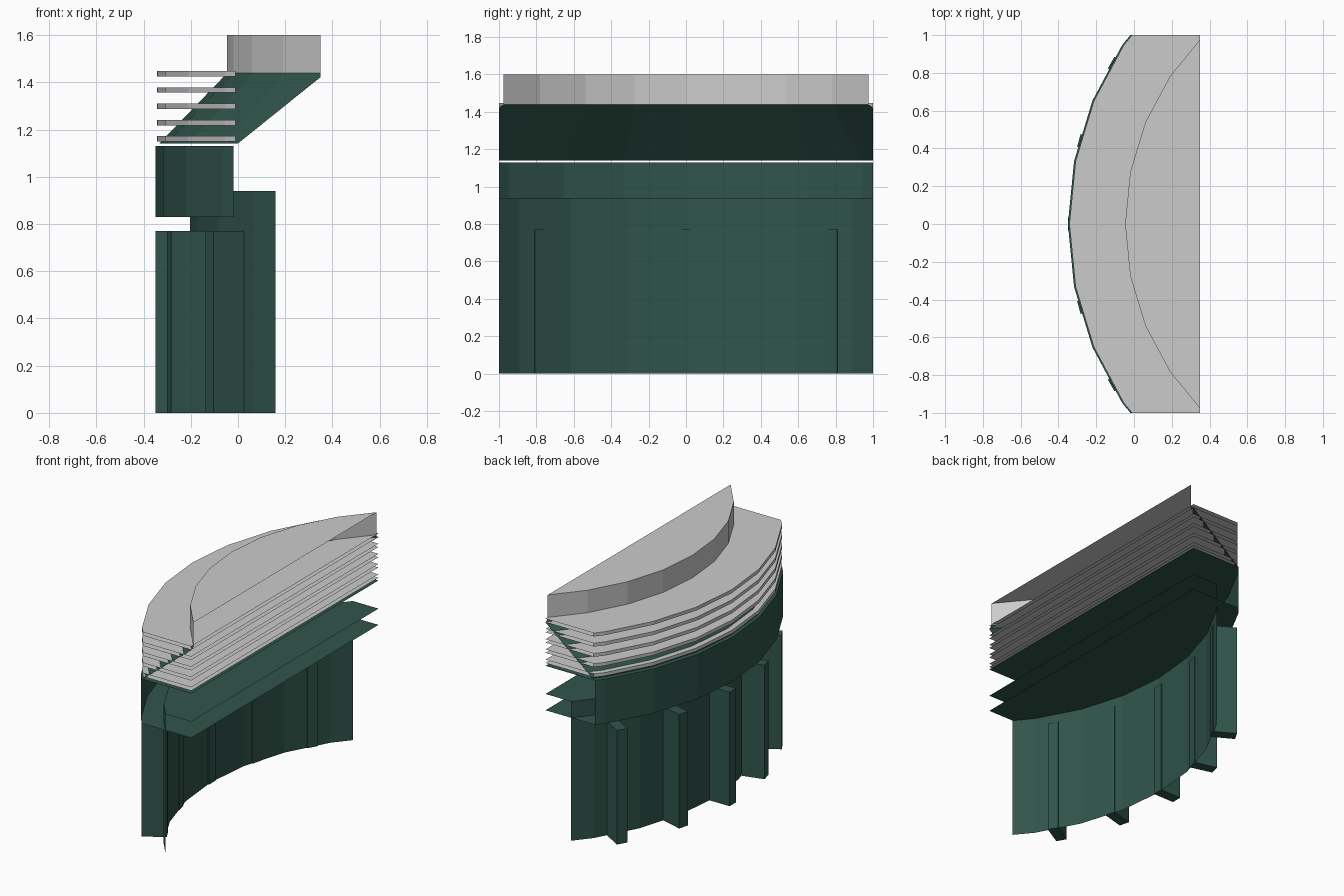
import bpy, bmesh, math
from mathutils import Matrix

if "Cube" in bpy.data.objects:
    bpy.data.objects.remove(bpy.data.objects["Cube"])

CX = 1.36                      # x of the shared arc centre
STEP = math.radians(11.25)     # 32-sided curve

green = bpy.data.materials.new("dark_green")
green.diffuse_color = (0.03, 0.09, 0.07, 1)
green.use_nodes = True
green.node_tree.nodes["Principled BSDF"].inputs["Base Color"].default_value = green.diffuse_color


def finish(bm, name, mat):
    mesh = bpy.data.meshes.new(name)
    bm.to_mesh(mesh)
    bm.free()
    ob = bpy.data.objects.new(name, mesh)
    bpy.context.collection.objects.link(ob)
    if mat:
        mesh.materials.append(mat)
    return ob


def bow(name, r0, r1, z0, z1, mat=None, cx=CX, bottom=True, top=True):
    """Bowed shell, optionally capped, trimmed open at the sides and back."""
    bm = bmesh.new()

    def ring(r, z):
        return [bm.verts.new((cx - r * math.cos(i * STEP), r * math.sin(i * STEP), z))
                for i in range(-6, 7)]

    lo, hi = ring(r0, z0), ring(r1, z1)
    for i in range(12):
        bm.faces.new((lo[i + 1], lo[i], hi[i], hi[i + 1]))
    if bottom:
        bm.faces.new(lo)
    if top:
        bm.faces.new(hi[::-1])
    for co, no in (((0, 1, 0), (0, 1, 0)), ((0, -1, 0), (0, -1, 0)),
                   ((0.35, 0, 0), (1, 0, 0))):
        bmesh.ops.bisect_plane(bm, geom=bm.verts[:] + bm.edges[:] + bm.faces[:],
                               plane_co=co, plane_no=no, clear_outer=True)
    return finish(bm, name, mat)


# curved lower wall with its top sheet
bow("lower_wall", 1.6, 1.6, 0, 0.94, green, cx=1.397, bottom=False)

# sign band
bow("fascia_band", 1.705, 1.705, 0.83, 1.13, green, cx=1.355)

# sloping cornice
bow("cornice_slope", 1.695, 1.405, 1.14, 1.44, green, bottom=False, top=False)

# stacked ledges
for i in range(5):
    z = 1.149 + i * 0.069
    bow(f"ledge_{i + 1}", 1.702, 1.702, z, z + 0.023)

# parapet
bow("parapet", 1.407, 1.407, 1.44, 1.6, bottom=False)

# radial pilasters
for k in range(-2, 3):
    bm = bmesh.new()
    bmesh.ops.create_cube(bm, size=1)
    bmesh.ops.scale(bm, vec=(0.157, 0.07, 0.77), verts=bm.verts)
    bmesh.ops.translate(bm, vec=(-1.63, 0, 0.385), verts=bm.verts)
    bmesh.ops.transform(bm, verts=bm.verts, matrix=Matrix.Translation((1.3585, 0, 0))
                        @ Matrix.Rotation(math.radians(15 * k), 4, 'Z'))
    finish(bm, f"pilaster_{k + 3}", green)
